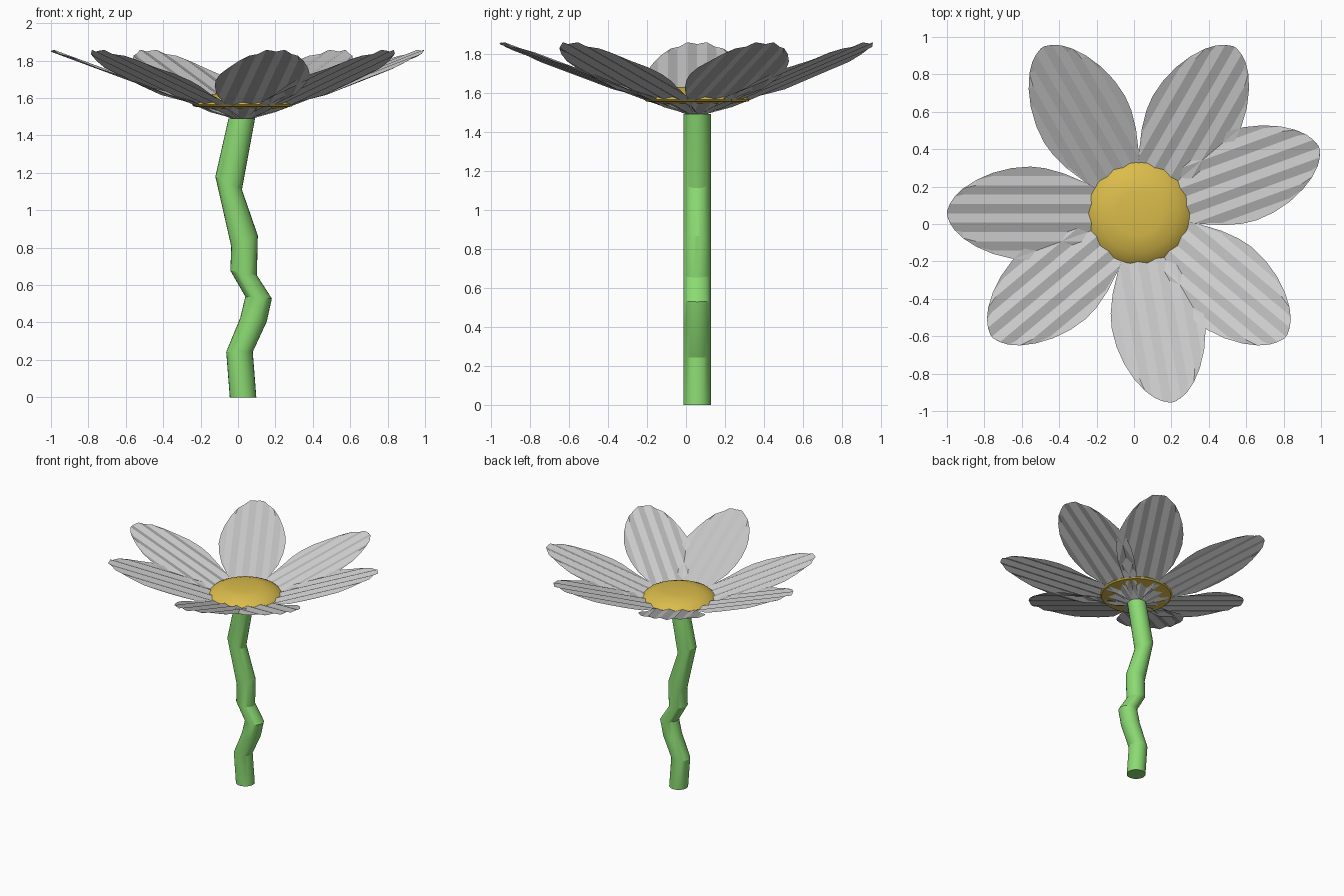
import bpy, bmesh, math
from mathutils import Vector, Matrix

if "Cube" in bpy.data.objects:
    bpy.data.objects.remove(bpy.data.objects["Cube"])

CX, CY = 0.026, 0.057          # flower centre


def material(name, rgb):
    m = bpy.data.materials.new(name)
    m.diffuse_color = (*rgb, 1)
    m.use_nodes = True
    m.node_tree.nodes["Principled BSDF"].inputs["Base Color"].default_value = m.diffuse_color
    return m


def make_object(name, bm, mat=None, smooth=None):
    me = bpy.data.meshes.new(name)
    bm.to_mesh(me)
    bm.free()
    ob = bpy.data.objects.new(name, me)
    bpy.context.collection.objects.link(ob)
    if mat:
        me.materials.append(mat)
    if smooth:
        bpy.context.view_layer.objects.active = ob
        ob.select_set(True)
        bpy.ops.object.shade_smooth_by_angle(angle=math.radians(smooth))
        ob.select_set(False)
    return ob


def loft(bm, rings):
    """Join successive rings with quads and cap both ends."""
    loops = [[bm.verts.new(p) for p in ring] for ring in rings]
    n = len(loops[0])
    for a, b in zip(loops, loops[1:]):
        for i in range(n):
            j = (i + 1) % n
            bm.faces.new((a[i], a[j], b[j], b[i]))
    bm.faces.new(loops[0][::-1])
    bm.faces.new(loops[-1])


def interp(table, x):
    for (x0, y0), (x1, y1) in zip(table, table[1:]):
        if x <= x1:
            return y0 + (y1 - y0) * (x - x0) / (x1 - x0)
    return table[-1][1]


green = material("stem_green", (0.26, 0.7, 0.17))
yellow = material("centre_yellow", (0.7, 0.5, 0.07))

# Crooked stem: centre x, centre z, rise of the ring from left to right
path = [(0.027, 0, 0), (0.008, 0.243, 0), (0.083, 0.415, -0.02), (0.11, 0.533, -0.01),
        (0.03, 0.665, -0.025), (0.035, 0.835, 0.06), (-0.05, 1.145, -0.07), (0.02, 1.49, 0)]
R, N = 0.071, 24
bm = bmesh.new()
loft(bm, [[(x + R * math.cos(2 * math.pi * i / N),
            CY + R * math.sin(2 * math.pi * i / N),
            z + tilt * 0.5 * math.cos(2 * math.pi * i / N)) for i in range(N)]
          for x, z, tilt in path])
make_object("stem", bm, green, 20)

# Domed flower centre with a flat top
profile = [(0.05, 1.53), (0.2, 1.545), (0.262, 1.555), (0.272, 1.565), (0.25, 1.585),
           (0.21, 1.605), (0.165, 1.62), (0.12, 1.628)]
N = 48
bm = bmesh.new()
loft(bm, [[(CX + r * math.cos(2 * math.pi * i / N),
            CY + r * math.sin(2 * math.pi * i / N), z) for i in range(N)]
          for r, z in profile])
make_object("flower_centre", bm, yellow, 30)

# Petal: half-width along its length, pleated across
outline = [(0.03, 0.03), (0.15, 0.095), (0.26, 0.153), (0.4, 0.213), (0.5, 0.241),
           (0.58, 0.25), (0.68, 0.242), (0.78, 0.217), (0.87, 0.178), (0.94, 0.133),
           (0.985, 0.09), (1.01, 0.052), (1.026, 0.012)]
columns = [k * 0.05 for k in range(-5, 6)]
pleat = [(0, -0.008), (0.05, 0.008), (0.1, -0.008), (0.15, 0.008), (0.2, -0.008), (0.25, 0.004)]


def petal(name, angle):
    bm = bmesh.new()
    rows = []
    for r, w in outline:
        row = []
        for c in columns:
            v = max(-w, min(w, c))
            z = 1.487 + 0.37 * (r - 0.03) + interp(pleat, abs(v))
            row.append(bm.verts.new((r, v, z)))
        rows.append(row)
    for a, b in zip(rows, rows[1:]):
        for i in range(len(columns) - 1):
            bm.faces.new((a[i], b[i], b[i + 1], a[i + 1]))
    bmesh.ops.remove_doubles(bm, verts=bm.verts, dist=0.0005)
    bm.transform(Matrix.Translation(Vector((CX, CY, 0)))
                 @ Matrix.Rotation(math.radians(angle), 4, 'Z'))
    make_object(name, bm)


for i, angle in enumerate((180, 120, 60, 20, -40, -80, -140)):
    petal(f"petal_{i + 1}", angle)
